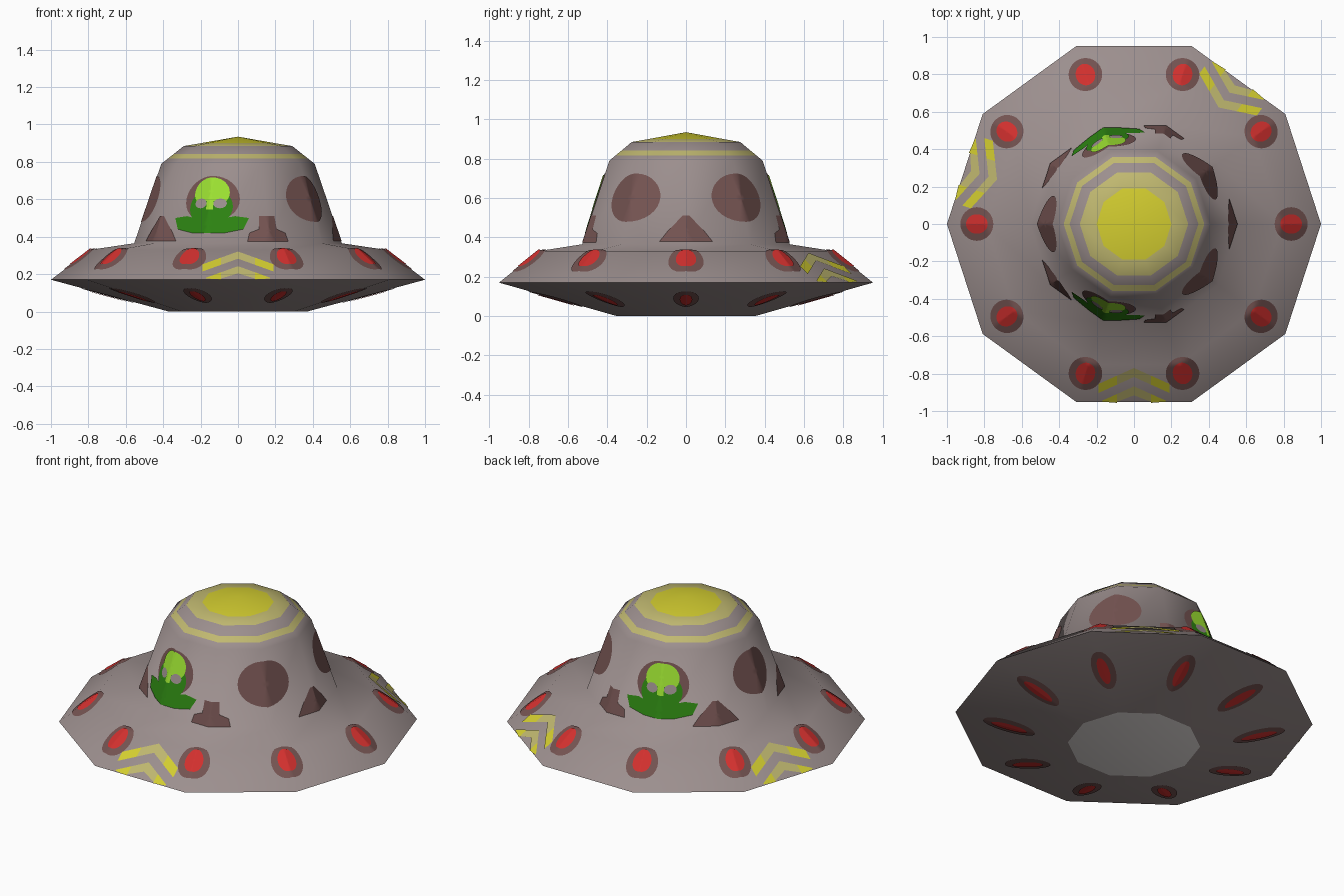
import bpy
import math

if "Cube" in bpy.data.objects:
    bpy.data.objects.remove(bpy.data.objects["Cube"])

def material(name, r, g, b):
    lin = lambda c: ((c / 255 + 0.055) / 1.055) ** 2.4 if c > 10 else c / 255 / 12.92
    m = bpy.data.materials.new(name)
    m.diffuse_color = (lin(r), lin(g), lin(b), 1)
    m.use_nodes = True
    m.node_tree.nodes["Principled BSDF"].inputs["Base Color"].default_value = m.diffuse_color
    return m

GREY = material("warm_grey", 156, 143, 142)
BROWN = material("dull_brown", 116, 83, 81)
RED = material("lamp_red", 210, 48, 46)
YELLOW = material("bright_yellow", 212, 206, 48)
KHAKI = material("pale_khaki", 192, 184, 112)
PALE = material("pale_base", 238, 232, 230)
GREEN = material("dark_green", 45, 132, 18)
LIME = material("lime", 157, 226, 50)

SIDES = 10
COS = math.cos(math.pi / SIDES)

def make_object(name, verts, faces, mats, indices=None):
    me = bpy.data.meshes.new(name)
    me.from_pydata(verts, [], faces)
    for m in mats:
        me.materials.append(m)
    if indices:
        for p, i in zip(me.polygons, indices):
            p.material_index = i
    ob = bpy.data.objects.new(name, me)
    bpy.context.collection.objects.link(ob)
    bpy.ops.object.select_all(action='DESELECT')
    ob.select_set(True)
    bpy.context.view_layer.objects.active = ob
    bpy.ops.object.shade_smooth_by_angle(angle=math.radians(75))
    return ob

# Ten-sided saucer hull: (radius, height, colour of the band above)
profile = [(0.37, 0.0, 0), (1.0, 0.17, 0), (0.79, 0.33, 0), (0.555, 0.365, 0),
           (0.41, 0.79, 0), (0.376, 0.817, 1), (0.344, 0.842, 0),
           (0.29, 0.885, 1), (0.2, 0.90, 2)]
verts, faces, idx = [], [], []
for r, z, _ in profile:
    for k in range(SIDES):
        a = 2 * math.pi * k / SIDES
        verts.append((r * math.cos(a), r * math.sin(a), z))
for i in range(len(profile) - 1):
    for k in range(SIDES):
        n = (k + 1) % SIDES
        faces.append((i * SIDES + k, i * SIDES + n, (i + 1) * SIDES + n, (i + 1) * SIDES + k))
        idx.append(profile[i][2])
verts.append((0, 0, 0.935))
last = (len(profile) - 1) * SIDES
for k in range(SIDES):
    faces.append((last + k, last + (k + 1) % SIDES, len(verts) - 1))
    idx.append(2)
faces.append(tuple(reversed(range(SIDES))))
idx.append(3)
make_object("saucer_hull", verts, faces, [GREY, KHAKI, YELLOW, PALE], idx)

# Surface maps: turn local (u sideways, v along) into a point just off the hull
def lerp(x, pts):
    for (x0, y0), (x1, y1) in zip(pts, pts[1:]):
        if x <= x1:
            break
    return y0 + (y1 - y0) * (x - x0) / (x1 - x0)

def fold(t):
    """Angle from the middle of the nearest flat side."""
    w = 2 * math.pi / SIDES
    return (t % w) - w / 2

def plan_map(deg, pts, lift):
    a = math.radians(deg)
    def f(u, v):
        x = v * math.cos(a) - u * math.sin(a)
        y = v * math.sin(a) + u * math.cos(a)
        R = math.hypot(x, y) * math.cos(fold(math.atan2(y, x))) / COS
        return (x, y, lerp(R, pts) + lift)
    return f

def dome_map(deg, lift):
    def f(u, v):
        t = math.radians(deg) + u / 0.46
        R = lerp(v, [(0.365, 0.555), (0.79, 0.41)])
        r = R * COS / math.cos(fold(t)) + lift
        return (r * math.cos(t), r * math.sin(t), v)
    return f

TOP = [(0.555, 0.365), (0.79, 0.33), (1.0, 0.17)]
UNDER = [(0.37, 0.0), (1.0, 0.17)]

def ellipse(cx, cy, rx, ry, n=32):
    return [(cx + rx * math.cos(2 * math.pi * k / n), cy + ry * math.sin(2 * math.pi * k / n))
            for k in range(n)]

def polygon(pts, n=6):
    return [(p[0] + (q[0] - p[0]) * j / n, p[1] + (q[1] - p[1]) * j / n)
            for p, q in zip(pts, pts[1:] + pts[:1]) for j in range(n)]

def plates(name, patches, mat, flip=False, rings=6):
    """Fill each outline with concentric rings laid on the hull."""
    vs, fs = [], []
    for line, f in patches:
        n, base = len(line), len(vs)
        cx = sum(p[0] for p in line) / n
        cy = sum(p[1] for p in line) / n
        vs.append(f(cx, cy))
        for j in range(1, rings + 1):
            s = j / rings
            vs += [f(cx + (x - cx) * s, cy + (y - cy) * s) for x, y in line]
        for k in range(n):
            m = (k + 1) % n
            fs.append((base, base + 1 + k, base + 1 + m))
            for j in range(rings - 1):
                o, q = base + 1 + j * n, base + 1 + (j + 1) * n
                fs.append((o + k, q + k, q + m, o + m))
    if flip:
        fs = [tuple(reversed(f)) for f in fs]
    make_object(name, vs, fs, [mat])

# Rim lamps above and below
ring = [36 * k for k in range(10)]
plates("upper_lamp_surrounds", [(ellipse(0, 0.84, 0.09, 0.088), plan_map(a, TOP, 0.004)) for a in ring], BROWN, True)
plates("upper_lamps", [(ellipse(0, 0.84, 0.052, 0.058), plan_map(a, TOP, 0.008)) for a in ring], RED, True)
plates("lower_lamp_surrounds", [(ellipse(0, 0.7, 0.065, 0.145), plan_map(a, UNDER, -0.004)) for a in ring], BROWN)
plates("lower_lamps", [(ellipse(0, 0.7, 0.032, 0.1), plan_map(a, UNDER, -0.008)) for a in ring], RED)

# Double chevrons on three rim panels: pale tips, bright arms
tips, arms = [], []
for a in (54, 162, 270):
    f = plan_map(a, TOP, 0.006)
    for r0, end in ((0.77, 0.19), (0.868, 0.17)):
        for s in (1, -1):
            edge = lambda t: r0 + 0.45 * t
            for t0, t1, out in ((0, 0.09, tips), (0.09, end, arms)):
                q = [(s * t0, edge(t0)), (s * t1, edge(t1)),
                     (s * t1, min(0.95, edge(t1) + 0.048)), (s * t0, edge(t0) + 0.048)]
                out.append((polygon(q if s > 0 else q[::-1], 2), f))
plates("chevron_tips", tips, KHAKI, True, 2)
plates("chevron_arms", arms, YELLOW, True, 2)

# Five round portholes and the marks between them
plates("portholes", [(ellipse(0, 0.602, 0.155, 0.123), dome_map(a, 0.003)) for a in (-108, -36, 36, 108, 180)], BROWN)
tri = polygon([(-0.12, 0.378), (0.12, 0.378), (0.085, 0.43), (0.015, 0.512), (-0.015, 0.512), (-0.085, 0.43)])
post = polygon([(-0.1, 0.375), (0.1, 0.375), (0.09, 0.42), (0.045, 0.44), (0.04, 0.51),
                (-0.04, 0.51), (-0.045, 0.44), (-0.09, 0.42)])
plates("dome_foot_marks", [(post if a in (72, -72) else tri, dome_map(a, 0.003))
                           for a in (0, 72, 144, -144, -72)], BROWN)

# Little pilots looking out of two portholes
shoulders = polygon([(-0.17, 0.44), (-0.08, 0.42), (0.08, 0.42), (0.17, 0.44), (0.2, 0.5), (0.13, 0.51),
                     (0.08, 0.5), (-0.08, 0.5), (-0.13, 0.51), (-0.2, 0.5)])
seats = (-108, 108)
plates("pilot_shoulders", [(shoulders, dome_map(a, 0.005)) for a in seats], GREEN)
plates("pilot_head_outline", [(ellipse(0, 0.56, 0.118, 0.1), dome_map(a, 0.006)) for a in seats], GREEN)
crown = [(x, max(z, 0.592)) for x, z in ellipse(0, 0.635, 0.1, 0.082)]
nose = polygon([(-0.018, 0.545), (0.018, 0.545), (0.018, 0.6), (-0.018, 0.6)])
plates("pilot_crown", [(crown, dome_map(a, 0.008)) for a in seats], LIME)
plates("pilot_nose", [(nose, dome_map(a, 0.008)) for a in seats], LIME)
plates("pilot_eyes", [(ellipse(s * 0.052, 0.578, 0.034, 0.026), dome_map(a, 0.009))
                      for a in seats for s in (-1, 1)], GREY)
